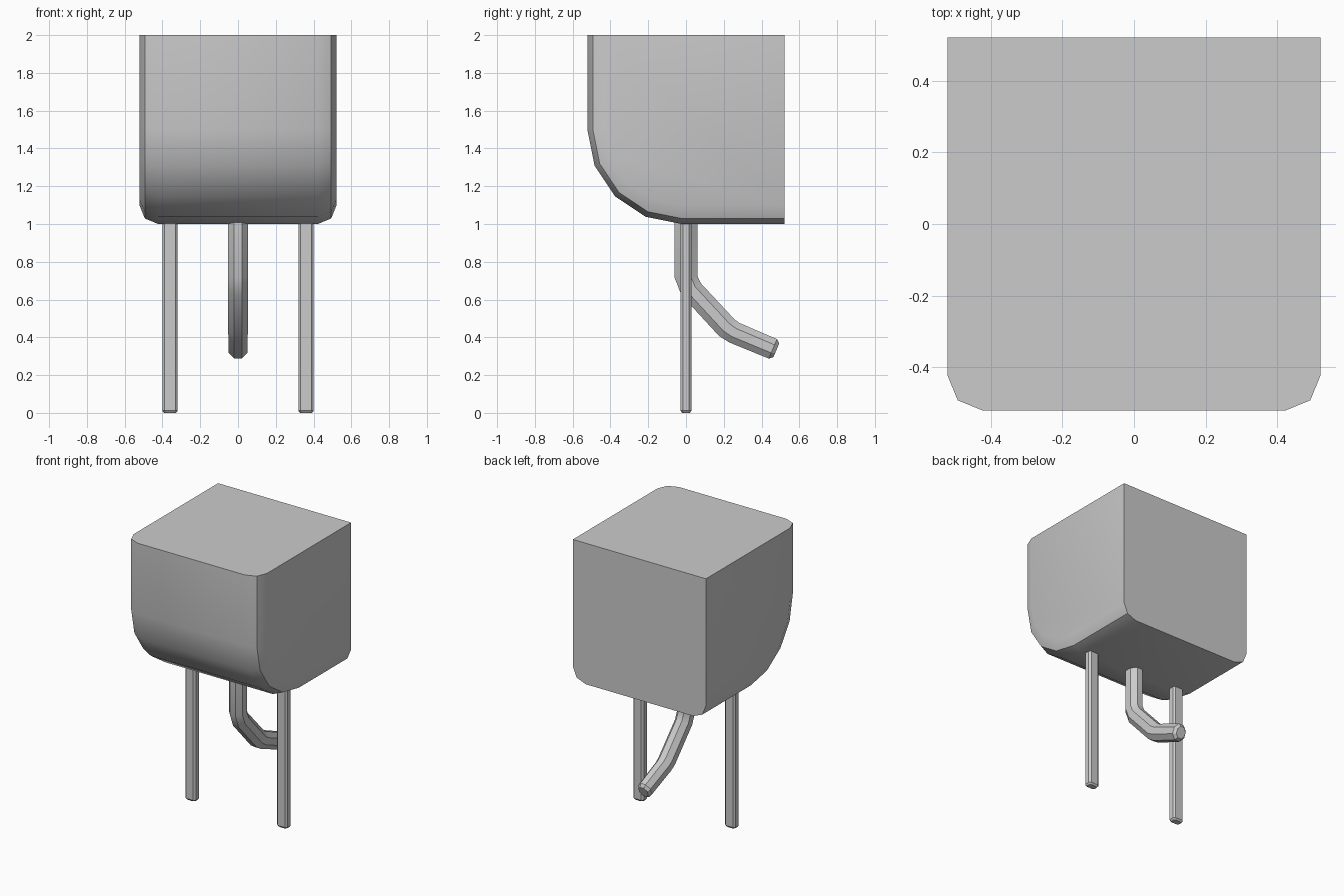
import bpy, bmesh, math

if "Cube" in bpy.data.objects:
    bpy.data.objects.remove(bpy.data.objects["Cube"])


def loft(name, rings):
    """Skin matching rings of points into a closed solid."""
    bm = bmesh.new()
    loops = [[bm.verts.new(p) for p in ring] for ring in rings]
    n = len(loops[0])
    for a, b in zip(loops, loops[1:]):
        for i in range(n):
            j = (i + 1) % n
            bm.faces.new((a[i], a[j], b[j], b[i]))
    bm.faces.new(loops[0][::-1])
    bm.faces.new(loops[-1])
    bmesh.ops.recalc_face_normals(bm, faces=bm.faces)
    mesh = bpy.data.meshes.new(name)
    bm.to_mesh(mesh)
    bm.free()
    obj = bpy.data.objects.new(name, mesh)
    bpy.context.collection.objects.link(obj)
    bpy.ops.object.select_all(action='DESELECT')
    obj.select_set(True)
    bpy.context.view_layer.objects.active = obj
    bpy.ops.object.shade_smooth_by_angle(angle=math.radians(32))
    return obj


# Body: side profile with rounded front belly, inset to round the side edges
def body_ring(x, inset):
    r = 0.522 - 0.022 - inset
    arc = [math.radians(22.5 * i) for i in range(5)]
    pts = [(0.522, 2.0), (-0.522 + inset, 2.0)]
    pts += [(-0.022 - r * math.cos(a), 1.5 - r * math.sin(a)) for a in arc]
    pts.append((0.522, 1.0 + inset))
    return [(x, y, z) for y, z in pts]


half = [(0.522, 0.1), (0.493, 0.029), (0.422, 0.0)]
loft("body", [body_ring(-x, d) for x, d in half]
     + [body_ring(x, d) for x, d in reversed(half)])


# Legs: thin chamfered bars
def leg_ring(cx, z, shrink):
    w, d, c = 0.041 - shrink, 0.029 - shrink, 0.012
    pts = [(w, d - c), (w - c, d), (c - w, d), (-w, d - c),
           (-w, c - d), (c - w, -d), (w - c, -d), (w, c - d)]
    return [(cx + x, y, z) for x, y in pts]


for side, label in ((-1, "left"), (1, "right")):
    loft(label + "_leg", [leg_ring(side * 0.36, 0.0, 0.009),
                          leg_ring(side * 0.36, 0.012, 0.0),
                          leg_ring(side * 0.36, 1.02, 0.0)])


# Tail: eight-sided tube bending down and back (y, z, tilt, scale)
def tail_ring(y, z, tilt, scale):
    t = math.radians(tilt)
    ring = []
    for i in range(8):
        a = math.radians(22.5 + 45 * i)
        u = 0.057 * scale * math.cos(a)
        v = 0.065 * scale * math.sin(a)
        ring.append((u, y + v * math.cos(t), z + v * math.sin(t)))
    return ring


path = [(0.0, 1.03, 0, 1), (0.0, 0.72, 6, 1), (0.027, 0.655, 32, 1),
        (0.215, 0.452, 47, 1), (0.255, 0.425, 62, 0.97),
        (0.46, 0.339, 67, 0.93), (0.478, 0.331, 67, 0.65)]
loft("tail", [tail_ring(*p) for p in path])
